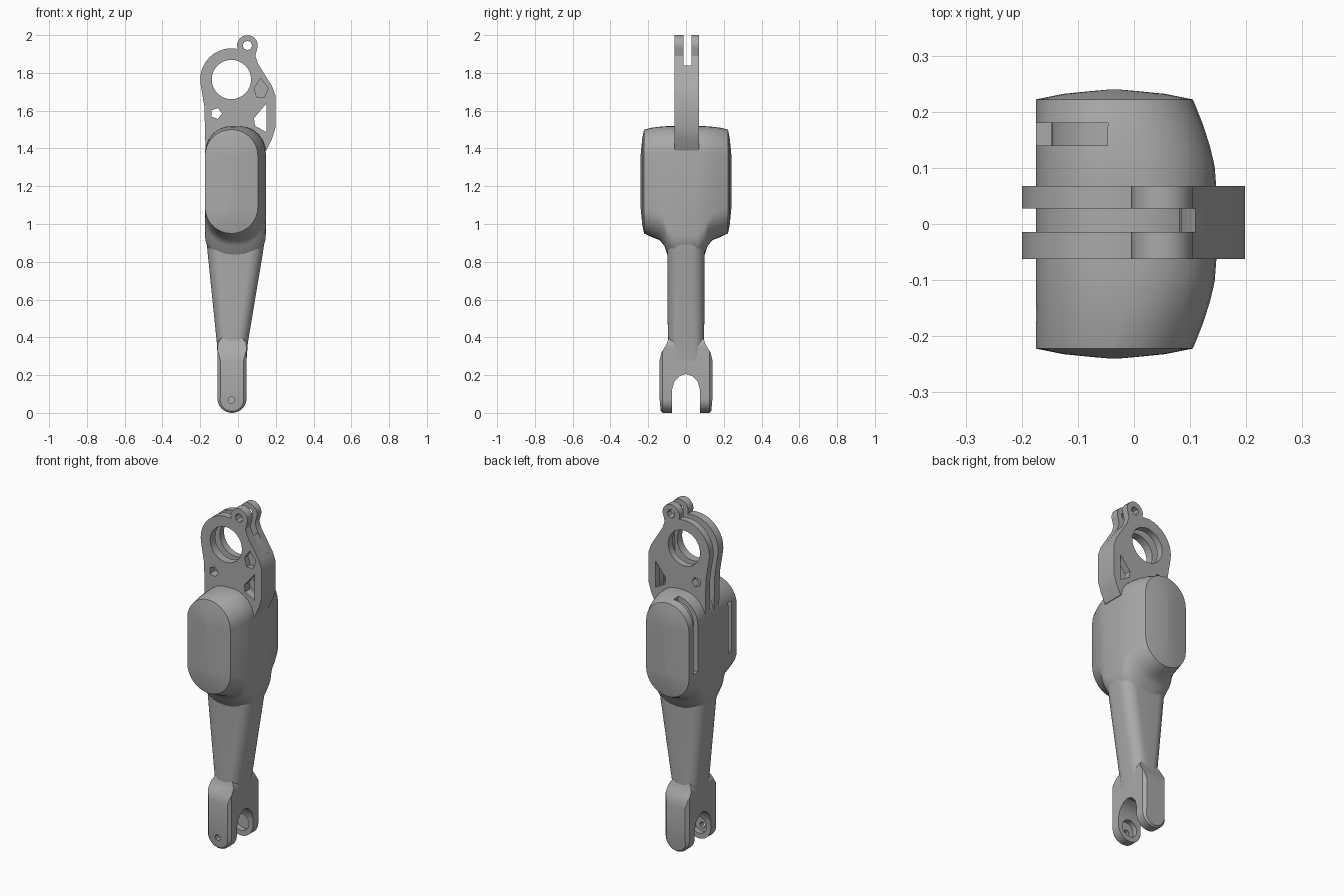
import bpy, bmesh
from math import sin, cos, pi, radians

cube = bpy.data.objects.get("Cube")
if cube:
    bpy.data.objects.remove(cube, do_unlink=True)

grey = bpy.data.materials.new("plain_grey")
grey.use_nodes = True
grey.diffuse_color = (0.4, 0.4, 0.4, 1)
grey.node_tree.nodes["Principled BSDF"].inputs["Base Color"].default_value = (0.4, 0.4, 0.4, 1)


def arc(cx, cy, r, a0, a1, n=12):
    return [(cx + r * cos(radians(a0 + (a1 - a0) * i / n)),
             cy + r * sin(radians(a0 + (a1 - a0) * i / n))) for i in range(n + 1)]


def rounded(x0, x1, y0, y1, r, inset=0):
    """Rounded rectangle, optionally shrunk evenly."""
    x0, x1, y0, y1 = x0 + inset, x1 - inset, y0 + inset, y1 - inset
    r = min(max(r - inset, 0.003), (x1 - x0) / 2 - 0.0005)
    return (arc(x1 - r, y1 - r, r, 0, 90, 8) + arc(x0 + r, y1 - r, r, 90, 180, 8)
            + arc(x0 + r, y0 + r, r, 180, 270, 8) + arc(x1 - r, y0 + r, r, 270, 360, 8))


PLACE = {"x": lambda p, t: (t, p[0], p[1]),
         "y": lambda p, t: (p[0], t, p[1]),
         "z": lambda p, t: (p[0], p[1], t)}


def loft(name, rings, axis):
    """Skin a list of (position, outline) along an axis and cap the ends."""
    bm = bmesh.new()
    loops = [[bm.verts.new(PLACE[axis](p, t)) for p in pts] for t, pts in rings]
    n = len(loops[0])
    for a, b in zip(loops, loops[1:]):
        for i in range(n):
            j = (i + 1) % n
            bm.faces.new((a[i], a[j], b[j], b[i]))
    bm.faces.new(loops[0])
    bm.faces.new(loops[-1])
    bmesh.ops.recalc_face_normals(bm, faces=bm.faces)
    mesh = bpy.data.meshes.new(name)
    bm.to_mesh(mesh)
    bm.free()
    obj = bpy.data.objects.new(name, mesh)
    obj.data.materials.append(grey)
    bpy.context.collection.objects.link(obj)
    return obj


def prism(name, pts, t0, t1, axis="y"):
    return loft(name, [(t0, pts), (t1, pts)], axis)


def boolean(obj, tools, operation="DIFFERENCE"):
    """Apply each tool to the object, then drop the tool."""
    for tool in tools:
        mod = obj.modifiers.new("cut", "BOOLEAN")
        mod.operation, mod.solver, mod.object = operation, "EXACT", tool
        bpy.context.view_layer.objects.active = obj
        bpy.ops.object.modifier_apply(modifier=mod.name)
        bpy.data.objects.remove(tool, do_unlink=True)


def hole(x, z, r, t0, t1, sides=16):
    return prism("cutter", arc(x, z, r, 0, 360 - 360 / sides, sides - 1), t0, t1)


# Housing: rounded sections along y, flaring down into the arm, with domed ends
half = [(0.24, 0.105, 0.95, 1.5, 0.135), (0.237, 0.105, 0.95, 1.5, 0.1),
        (0.232, 0.105, 0.95, 1.5, 0.05), (0.222, 0.105, 0.95, 1.5, 0),
        (0.18, 0.122, 0.93, 1.51, 0), (0.14, 0.135, 0.915, 1.515, 0),
        (0.115, 0.141, 0.885, 1.517, 0), (0.1, 0.144, 0.84, 1.518, 0),
        (0.06, 0.147, 0.8, 1.518, 0)]
sections = [(s * y, rounded(-0.175, x1, z0, z1, 0.14, d))
            for s, rows in ((1, half), (-1, half[::-1])) for y, x1, z0, z1, d in rows]
housing = loft("housing", sections, "y")

# Side slots in the housing; the rear one runs over the upper corner
band = (arc(-0.035, 1.375, 0.112, 95, 180) + [(-0.147, 1.1), (-0.21, 1.1)]
        + arc(-0.035, 1.375, 0.175, 180, 95))
side = [(-0.147, 1.1), (-0.147, 1.4), (-0.21, 1.4), (-0.21, 1.1)]
boolean(housing, [prism("cutter", band, 0.14, 0.18), prism("cutter", side, -0.175, -0.145)])

# Tapering arm
arm = loft("arm", [(z, rounded(x0, x1, -hy, hy, r)) for z, x0, x1, hy, r in (
    (1.1, -0.174, 0.147, 0.1, 0.07), (0.95, -0.17, 0.146, 0.1, 0.07),
    (0.85, -0.161, 0.132, 0.099, 0.07), (0.37, -0.112, 0.052, 0.096, 0.06),
    (0.26, -0.106, 0.044, 0.096, 0.05))], "z")
boolean(arm, [hole(x, z, 0.014, -0.13, -0.055, 8)
              for x, z in ((-0.145, 0.9), (0.115, 0.9), (-0.095, 0.37), (0.033, 0.37))])

# Fork: rounded block trimmed to the side profile with an arched gap
fork = loft("fork", [(s * y, rounded(-0.109, 0.045, 0, 0.42, 0.076, d))
                     for s, rows in ((1, ((0.141, 0.016), (0.125, 0))),
                                     (-1, ((0.125, 0), (0.141, 0.016)))) for y, d in rows], "y")
edge = [(0.09, 0.4), (0.105, 0.36), (0.13, 0.32), (0.142, 0.27), (0.142, 0.1), (0.132, -0.01),
        (0.075, -0.01), (0.075, 0.12), (0.062, 0.165), (0.033, 0.195)]
profile = edge + [(0, 0.206)] + [(-y, z) for y, z in edge[::-1]]
boolean(fork, [prism("cutter", profile, -0.3, 0.3, "x")], "INTERSECT")
boolean(fork, [hole(-0.032, 0.08, 0.05, -0.105, 0.105), hole(-0.035, 0.068, 0.018, -0.2, 0, 8)])

# Twin ring plates with a lug, joined along one edge
right_edge = [(0.15, 1.39), (0.18, 1.45), (0.198, 1.51), (0.198, 1.68), (0.18, 1.73)]
outline = ([(-0.172, 1.39)] + right_edge + [(0.105, 1.85), (0.092, 1.89)]
           + arc(0.05, 1.945, 0.055, -25, 195) + arc(-0.035, 1.765, 0.165, 78, 190)
           + [(-0.178, 1.62)])
window = [(0.152, 1.64), (0.085, 1.56), (0.09, 1.52), (0.152, 1.485)]
pocket = [(0.1, 1.67), (0.085, 1.72), (0.12, 1.77), (0.16, 1.72), (0.14, 1.67)]
for name, y0, y1 in (("front_plate", -0.062, -0.014), ("rear_plate", 0.028, 0.068)):
    plate = prism(name, outline, y0, y1)
    cuts = [hole(-0.035, 1.765, 0.104, -0.2, 0.2, 32), hole(0.05, 1.945, 0.025, -0.2, 0.2, 8),
            hole(-0.115, 1.585, 0.03, -0.2, 0.2, 5), prism("cutter", window, -0.2, 0.2)]
    if y0 < 0:
        cuts.append(prism("cutter", pocket, -0.2, -0.03))
    boolean(plate, cuts)
prism("plate_bridge", right_edge + [(0.11, 1.84), (0.085, 1.8), (0.08, 1.66), (0.157, 1.655),
                                    (0.157, 1.48), (0.1, 1.4)], -0.02, 0.035)

# Smooth shading with crisp edges
bpy.ops.object.select_all(action="DESELECT")
for obj in bpy.context.collection.objects:
    if obj.type == "MESH" and obj.data.materials and obj.data.materials[0] == grey:
        obj.select_set(True)
        bpy.context.view_layer.objects.active = obj
bpy.ops.object.shade_smooth_by_angle(angle=radians(30))
